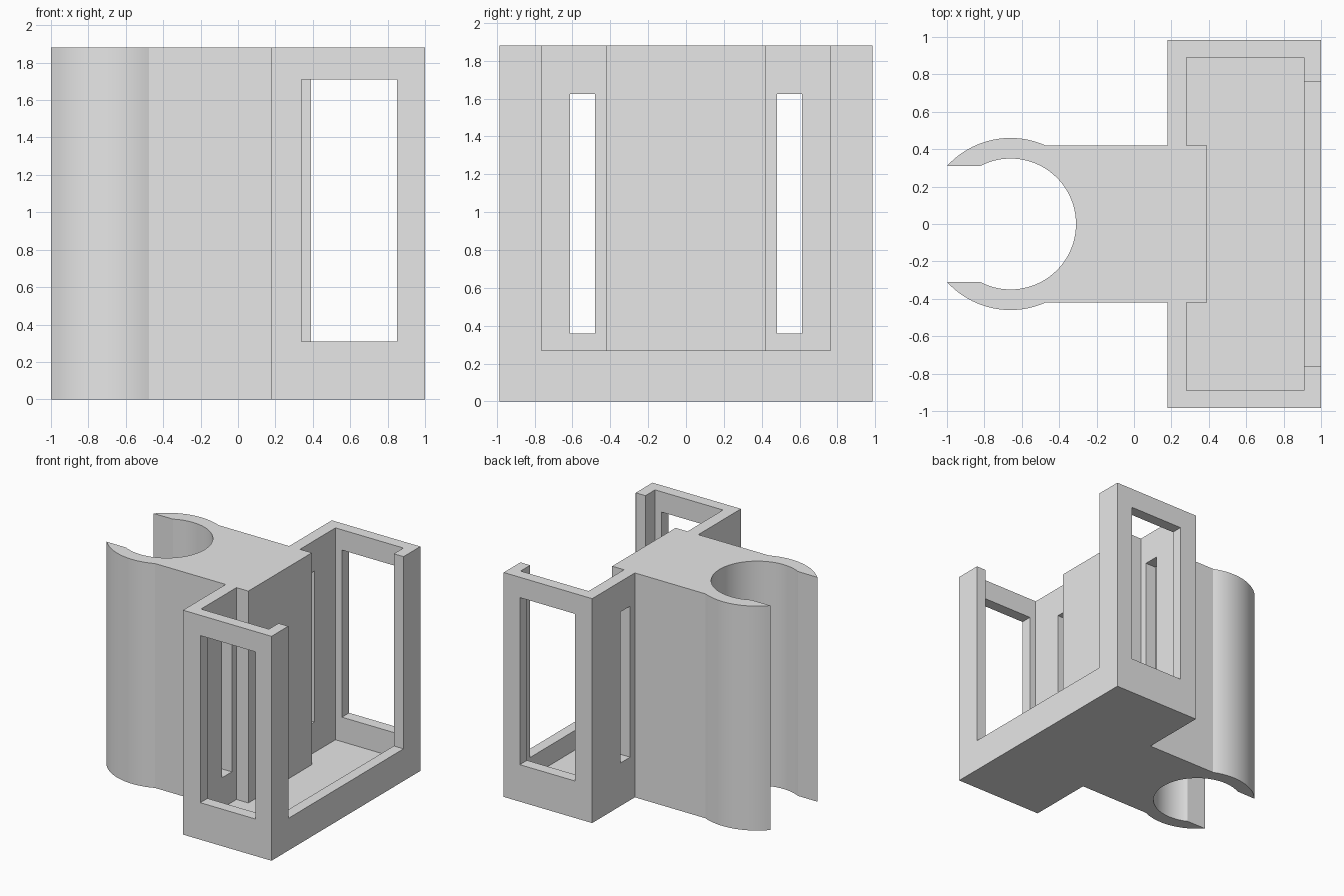
import bpy
import bmesh
from math import atan2, cos, sin, pi

if "Cube" in bpy.data.objects:
    bpy.data.objects.remove(bpy.data.objects["Cube"], do_unlink=True)

HEIGHT = 1.88
FLOOR = 0.105
HALF_W = 0.985      # half width of the tray
NECK = 0.42         # half width of the neck joining tray and clip
CLIP_X = -0.66      # centre of the clip
LIP = 0.31          # half width of the clip mouth
R_OUT, R_IN = 0.46, 0.35

grey = bpy.data.materials.new("plain grey")
grey.use_nodes = True
grey.diffuse_color = (0.8, 0.8, 0.8, 1)
grey.node_tree.nodes["Principled BSDF"].inputs["Base Color"].default_value = (0.8, 0.8, 0.8, 1)


def prism(name, outline, z0, z1):
    """Extrude a counter-clockwise plan outline from z0 to z1."""
    bm = bmesh.new()
    base = bm.faces.new([bm.verts.new((x, y, z0)) for x, y in outline])
    top = bmesh.ops.extrude_face_region(bm, geom=[base])["geom"]
    bmesh.ops.translate(bm, vec=(0, 0, z1 - z0),
                        verts=[v for v in top if isinstance(v, bmesh.types.BMVert)])
    bmesh.ops.recalc_face_normals(bm, faces=bm.faces)
    mesh = bpy.data.meshes.new(name)
    bm.to_mesh(mesh)
    bm.free()
    obj = bpy.data.objects.new(name, mesh)
    bpy.context.collection.objects.link(obj)
    mesh.materials.append(grey)
    return obj


def box(name, x0, x1, y0, y1, z0, z1):
    return prism(name, [(x0, y0), (x1, y0), (x1, y1), (x0, y1)], z0, z1)


def arc(radius, a0, a1, steps):
    return [(CLIP_X + radius * cos(a0 + (a1 - a0) * i / steps),
             radius * sin(a0 + (a1 - a0) * i / steps)) for i in range(steps + 1)]


# Holder body: tray block, neck and open round clip in one outline
neck_angle = atan2(NECK, 0.185)
tip_angle = atan2(LIP, -0.34)
mouth_angle = atan2(LIP, -0.16)
outline = [(0.18, -HALF_W), (1, -HALF_W), (1, HALF_W), (0.18, HALF_W), (0.18, NECK)]
outline += arc(R_OUT, neck_angle, tip_angle, 20)
outline += arc(R_IN, mouth_angle, -mouth_angle, 56)
outline += arc(R_OUT, 2 * pi - tip_angle, 2 * pi - neck_angle, 20)
outline += [(0.18, -NECK)]
body = prism("holder_body", outline, 0, HEIGHT)

# Tray cavity, leaving the neck block standing inside it
cutters = [prism("tray_cavity", [
    (0.28, -0.89), (0.91, -0.89), (0.91, 0.89), (0.28, 0.89),
    (0.28, NECK), (0.39, NECK), (0.39, -NECK), (0.28, -NECK)], FLOOR, 2.2)]

# Open face above the low lip
cutters.append(box("face_opening", 0.8, 1.2, -0.763, 0.763, 0.27, 2.1))

# Side windows and rear slots on both sides
for side in (-1, 1):
    y0, y1 = sorted((side * 0.8, side * 1.1))
    cutters.append(box("side_window", 0.34, 0.85, y0, y1, 0.31, 1.71))
    y0, y1 = sorted((side * 0.482, side * 0.613))
    cutters.append(box("rear_slot", 0.1, 0.33, y0, y1, 0.36, 1.625))

bpy.ops.object.select_all(action="DESELECT")
bpy.context.view_layer.objects.active = body
body.select_set(True)
for cutter in cutters:
    cutter.hide_render = True
    cut = body.modifiers.new("cut", "BOOLEAN")
    cut.operation = "DIFFERENCE"
    cut.solver = "EXACT"
    cut.object = cutter
    bpy.ops.object.modifier_apply(modifier=cut.name)
    bpy.data.objects.remove(cutter, do_unlink=True)

bpy.ops.object.shade_smooth_by_angle(angle=pi / 9)
